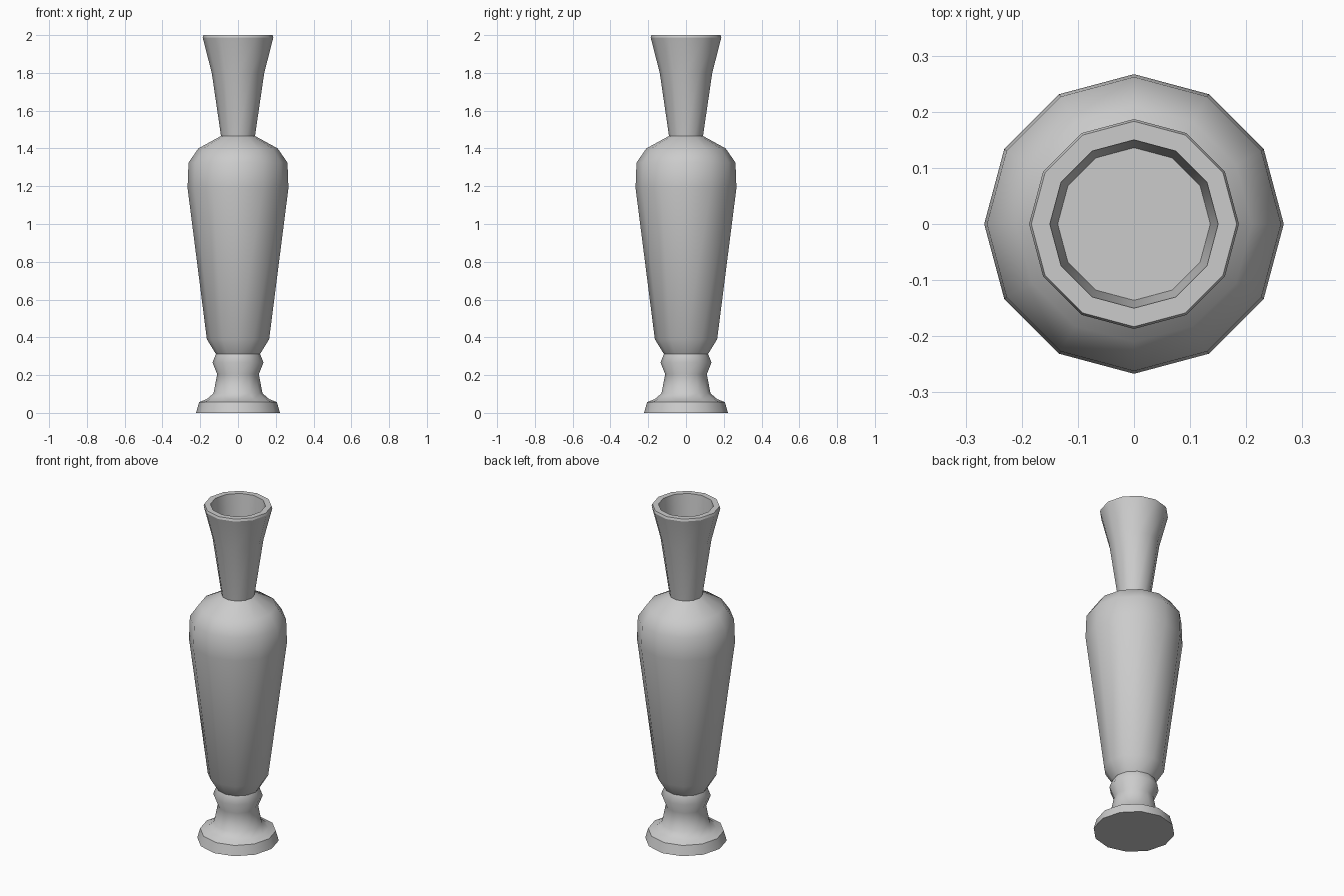
import bpy, bmesh, math

if "Cube" in bpy.data.objects:
    bpy.data.objects.remove(bpy.data.objects["Cube"])

SIDES = 12

# Outer wall from foot to lip, then down the inside: (radius, height, sharp ring)
PROFILE = [
    (0.222, 0.00, True), (0.206, 0.057, True),        # foot
    (0.165, 0.073, False), (0.130, 0.103, False),     # foot flare
    (0.110, 0.205, False), (0.135, 0.267, False),     # stem and collar
    (0.117, 0.312, True), (0.165, 0.39, False),       # bottom of the body
    (0.267, 1.19, False), (0.262, 1.325, False),      # body
    (0.210, 1.40, False), (0.090, 1.466, True),       # shoulder
    (0.139, 1.80, False), (0.187, 1.987, True),       # flared neck
    (0.183, 2.00, True), (0.150, 2.00, True),         # lip
    (0.136, 1.83, True),                              # inside of the mouth
]


def lathe(name, profile):
    bm = bmesh.new()
    rings = []
    for r, z, _ in profile:
        angles = [math.tau * i / SIDES for i in range(SIDES)]
        rings.append([bm.verts.new((r * math.cos(a), r * math.sin(a), z)) for a in angles])
    for low, high in zip(rings, rings[1:]):
        for i in range(SIDES):
            j = (i + 1) % SIDES
            bm.faces.new((low[i], low[j], high[j], high[i])).smooth = True
    # flat base and mouth floor
    bm.faces.new(rings[0][::-1])
    bm.faces.new(rings[-1])
    # crisp lines around the chosen rings
    for ring, (_, _, sharp) in zip(rings, profile):
        for i in range(SIDES):
            bm.edges.get((ring[i], ring[(i + 1) % SIDES])).smooth = not sharp
    mesh = bpy.data.meshes.new(name)
    bm.to_mesh(mesh)
    bm.free()
    obj = bpy.data.objects.new(name, mesh)
    bpy.context.collection.objects.link(obj)
    return obj


lathe("vase", PROFILE)
